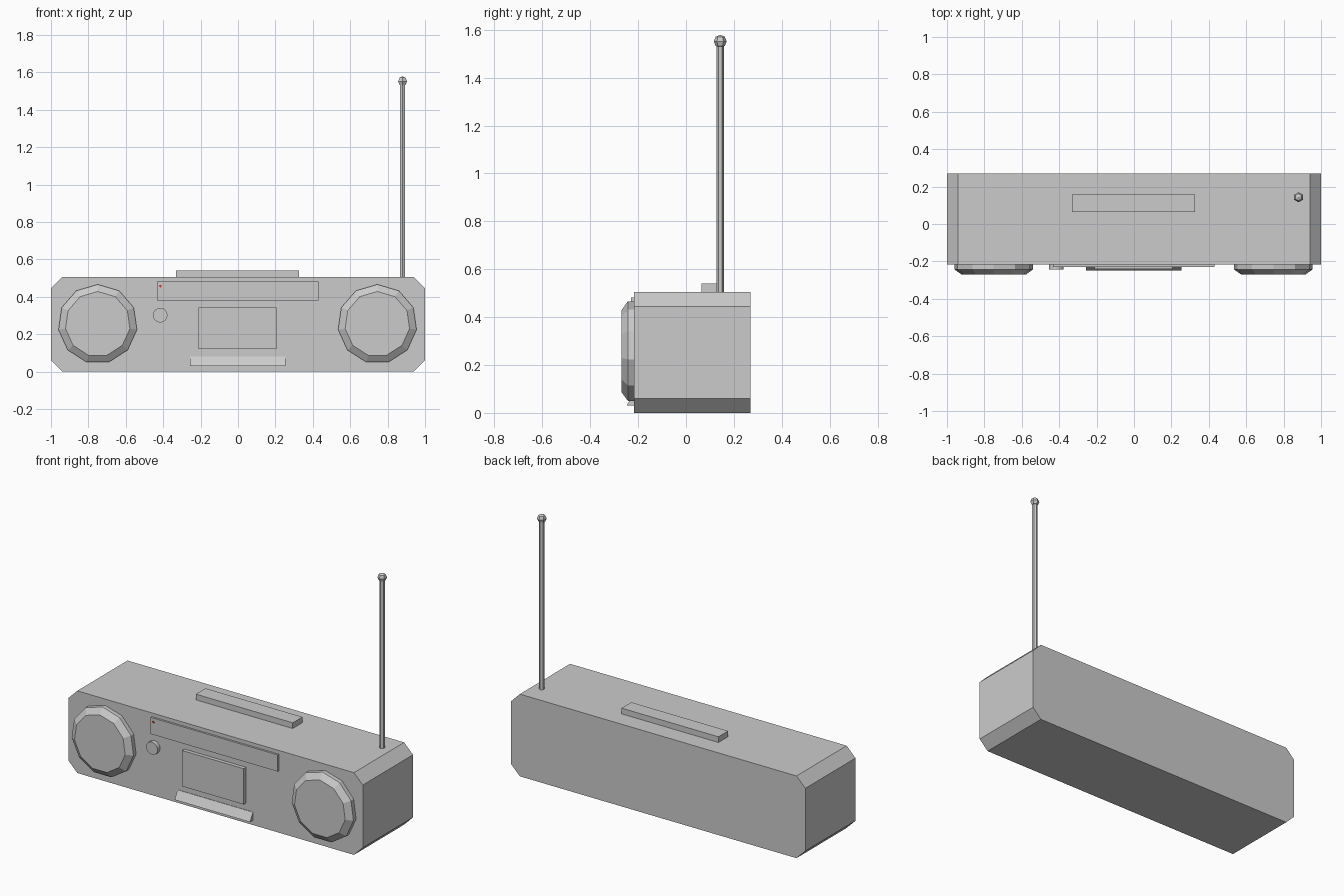
import bpy, bmesh, math
from mathutils import Matrix

if "Cube" in bpy.data.objects:
    bpy.data.objects.remove(bpy.data.objects["Cube"])

FRONT = -0.217   # front plane of the case
BACK = 0.27


def finish(name, bm):
    bmesh.ops.recalc_face_normals(bm, faces=bm.faces)
    mesh = bpy.data.meshes.new(name)
    bm.to_mesh(mesh)
    bm.free()
    obj = bpy.data.objects.new(name, mesh)
    bpy.context.collection.objects.link(obj)
    return obj


def prism(name, profile, vec):
    """Extrude a closed 3D outline along vec."""
    bm = bmesh.new()
    face = bm.faces.new([bm.verts.new(p) for p in profile])
    ext = bmesh.ops.extrude_face_region(bm, geom=[face])
    bmesh.ops.translate(bm, vec=vec,
                        verts=[v for v in ext["geom"] if isinstance(v, bmesh.types.BMVert)])
    return finish(name, bm)


def box(name, x0, x1, y0, y1, z0, z1):
    outline = [(x0, y0, z0), (x1, y0, z0), (x1, y0, z1), (x0, y0, z1)]
    return prism(name, outline, (0, y1 - y0, 0))


def disc(name, x, z, sides, rings):
    """Round front part: rings of (radius, y), capped at both ends."""
    bm = bmesh.new()
    loops = []
    for r, y in rings:
        loops.append([bm.verts.new((x + r * math.sin(math.tau * i / sides), y,
                                    z + r * math.cos(math.tau * i / sides)))
                      for i in range(sides)])
    for a, b in zip(loops, loops[1:]):
        for i in range(sides):
            j = (i + 1) % sides
            bm.faces.new((a[i], a[j], b[j], b[i]))
    bm.faces.new(loops[0])
    bm.faces.new(loops[-1])
    return finish(name, bm)


# Case with chamfered long corners
W, H, C = 1.0, 0.505, 0.06
case = [(-W, C), (-W + C, 0), (W - C, 0), (W, C),
        (W, H - C), (W - C, H), (-W + C, H), (-W, H - C)]
prism("case", [(x, FRONT, z) for x, z in case], (0, BACK - FRONT, 0))

# Speakers
for side, x in (("left", -0.75), ("right", 0.745)):
    disc(side + "_speaker", x, 0.254, 11,
         [(0.212, FRONT), (0.212, -0.243), (0.174, -0.27)])

# Front panel parts
box("tuner_display", -0.433, 0.43, -0.229, FRONT, 0.38, 0.482)
box("cassette_door", -0.211, 0.206, -0.24, FRONT, 0.122, 0.342)
disc("volume_knob", -0.416, 0.301, 16, [(0.039, FRONT), (0.039, -0.242)])

# Sloped button strip
prism("button_strip", [(-0.257, FRONT, 0.08), (-0.257, -0.22, 0.08),
                       (-0.257, -0.248, 0.03), (-0.257, FRONT, 0.03)], (0.512, 0, 0))

# Red power light
red = bpy.data.materials.new("red")
red.diffuse_color = (0.8, 0.03, 0.02, 1)
red.use_nodes = True
red.node_tree.nodes["Principled BSDF"].inputs["Base Color"].default_value = red.diffuse_color
light = disc("power_light", -0.415, 0.457, 8, [(0.007, FRONT), (0.007, -0.231)])
light.data.materials.append(red)

# Top button bar
box("top_bar", -0.331, 0.327, 0.064, 0.158, H, 0.54)

# Antenna rod and tip
bm = bmesh.new()
bmesh.ops.create_cone(bm, cap_ends=True, segments=6, radius1=0.0155, radius2=0.0155,
                      depth=1.05, matrix=Matrix.Translation((0.88, 0.143, 1.015)))
finish("antenna_rod", bm)
bm = bmesh.new()
bmesh.ops.create_uvsphere(bm, u_segments=6, v_segments=4, radius=0.027,
                          matrix=Matrix.Translation((0.88, 0.143, 1.552)))
finish("antenna_tip", bm)
